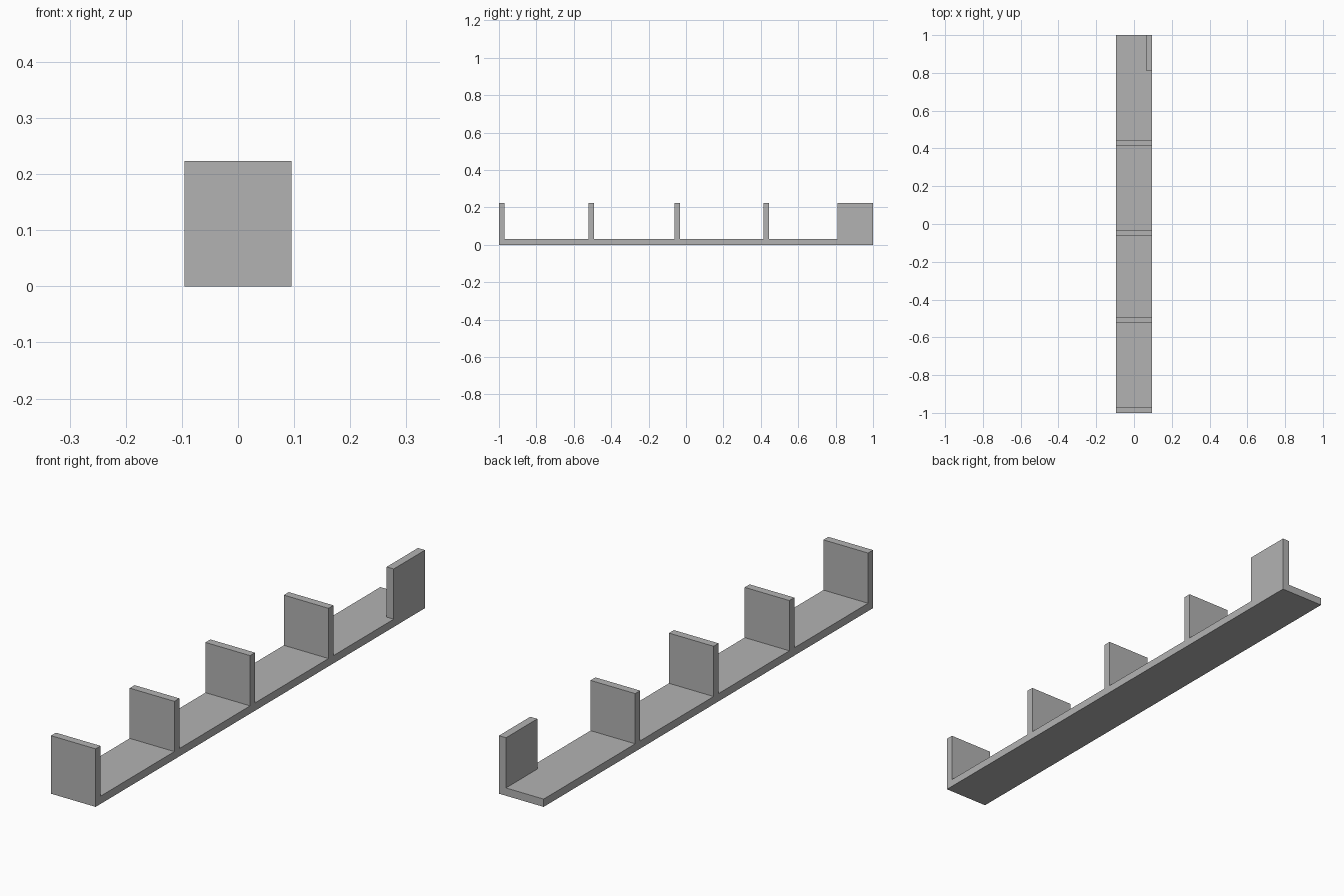
import bpy

cube = bpy.data.objects.get("Cube")
if cube:
    bpy.data.objects.remove(cube, do_unlink=True)

grey = bpy.data.materials.new("plain_grey")
grey.use_nodes = True
colour = (0.45, 0.45, 0.45, 1)
grey.diffuse_color = colour
grey.node_tree.nodes["Principled BSDF"].inputs["Base Color"].default_value = colour

HALF_WIDTH, HEIGHT, THICK = 0.095, 0.223, 0.03


def box(name, low, high):
    """Axis-aligned box between two opposite corners."""
    bpy.ops.mesh.primitive_cube_add(size=1)
    part = bpy.context.object
    part.name = name
    part.location = [(a + b) / 2 for a, b in zip(low, high)]
    part.scale = [b - a for a, b in zip(low, high)]
    bpy.ops.object.transform_apply(location=True, rotation=False, scale=True)
    part.data.materials.append(grey)
    return part


# Long shelf board
shelf = box("shelf_board", (-HALF_WIDTH, -1, 0), (HALF_WIDTH, 1, THICK))

# Upright cross dividers, from the front end backwards
for i, y in enumerate((-1, -0.522, -0.062, 0.414)):
    box(f"divider_{i + 1}", (-HALF_WIDTH, y, THICK), (HALF_WIDTH, y + THICK, HEIGHT))

# Lengthwise end panel on the left edge at the back
box("end_panel", (HALF_WIDTH - THICK, 0.81, THICK), (HALF_WIDTH, 1, HEIGHT))
